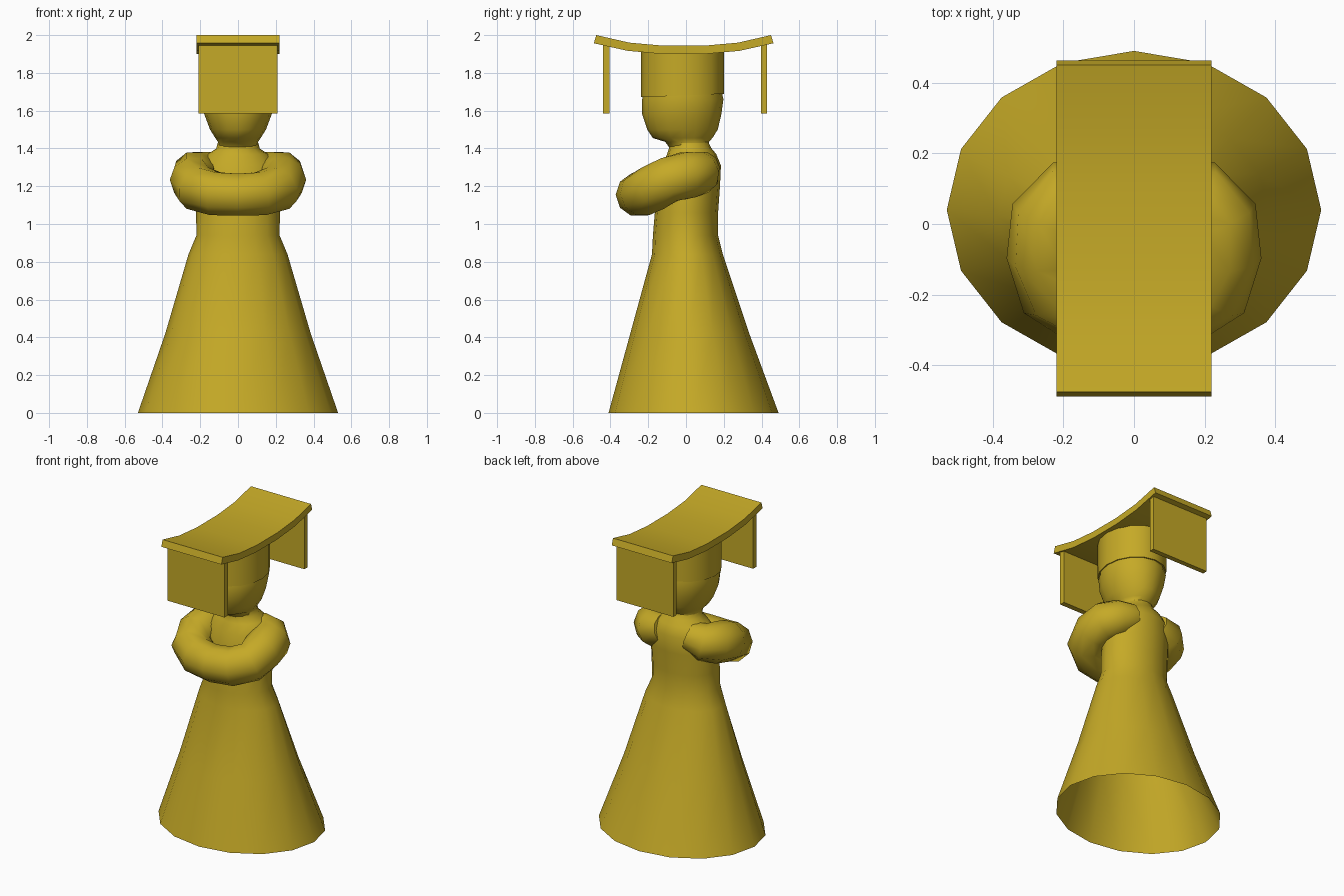
import bpy, bmesh, math
from mathutils import Vector

cube = bpy.data.objects.get("Cube")
if cube:
    bpy.data.objects.remove(cube, do_unlink=True)

gold = bpy.data.materials.new("gold")
gold.use_nodes = True
gold.diffuse_color = (0.56, 0.40, 0.02, 1)
gold.node_tree.nodes["Principled BSDF"].inputs["Base Color"].default_value = gold.diffuse_color


def finish(name, bm, angle=50):
    bmesh.ops.recalc_face_normals(bm, faces=bm.faces)
    mesh = bpy.data.meshes.new(name)
    bm.to_mesh(mesh)
    bm.free()
    mesh.materials.append(gold)
    obj = bpy.data.objects.new(name, mesh)
    bpy.context.collection.objects.link(obj)
    bpy.ops.object.select_all(action='DESELECT')
    obj.select_set(True)
    bpy.context.view_layer.objects.active = obj
    bpy.ops.object.shade_smooth_by_angle(angle=math.radians(angle))
    return obj


def skin(bm, rings, cap_start, cap_end):
    """Bridge a list of point rings, with optional end caps."""
    loops = [[bm.verts.new(p) for p in ring] for ring in rings]
    n = len(loops[0])
    for a, b in zip(loops, loops[1:]):
        for i in range(n):
            j = (i + 1) % n
            bm.faces.new((a[i], a[j], b[j], b[i]))
    if cap_start:
        bm.faces.new(loops[0])
    if cap_end:
        bm.faces.new(loops[-1])


def loft(name, sections, sides=16, cap_start=False, cap_end=False, tilt=0):
    """Stack ellipses given as height, half width, front y, back y."""
    rings = []
    for k, (z, rx, front, back) in enumerate(sections):
        ring = []
        for i in range(sides):
            a = math.tau * i / sides
            s = math.sin(a)
            lift = tilt * s if k == 0 else 0
            ring.append((rx * math.cos(a), (front + back) / 2 + s * (back - front) / 2, z + lift))
        rings.append(ring)
    bm = bmesh.new()
    skin(bm, rings, cap_start, cap_end)
    return finish(name, bm)


def box(name, x, y0, y1, z0, z1):
    bm = bmesh.new()
    bmesh.ops.create_cube(bm, size=1)
    for v in bm.verts:
        v.co = (2 * x * v.co.x, (y0 + y1) / 2 + v.co.y * (y1 - y0), (z0 + z1) / 2 + v.co.z * (z1 - z0))
    return finish(name, bm, 30)


# Robe: open flared skirt, waist, chest and sloping shoulders
loft("robe", [
    (0, .53, -.41, .49), (.42, .385, -.295, .335), (.84, .262, -.18, .195),
    (.94, .22, -.175, .17), (1.06, .222, -.165, .17), (1.2, .22, -.15, .18),
    (1.31, .21, -.13, .185), (1.37, .16, -.1, .16), (1.4, .115, -.09, .135),
    (1.43, .108, -.09, .12)])

# Head with narrow neck
loft("head", [
    (1.4, .108, -.085, .13), (1.435, .106, -.11, .12), (1.455, .12, -.175, .14),
    (1.5, .148, -.205, .168), (1.58, .178, -.232, .187), (1.66, .193, -.232, .198),
    (1.72, .185, -.22, .185)], cap_end=True)

# Cap with slightly slanted rim
loft("cap", [(1.68, .197, -.238, .2), (1.91, .197, -.238, .2)],
     cap_start=True, cap_end=True, tilt=.009)

# Joined sleeves: a mirrored path with a radius at each point
half = [(.09, .09, 1.3, .09), (.17, .075, 1.275, .115), (.225, .01, 1.26, .128),
        (.235, -.09, 1.235, .126), (.215, -.175, 1.19, .124), (.12, -.235, 1.16, .12)]
path = half + [(0, -.255, 1.155, .117)] + [(-x, y, z, r) for x, y, z, r in reversed(half)]
points = [Vector(p[:3]) for p in path]
rings = []
for i, p in enumerate(points):
    ahead = points[min(i + 1, len(points) - 1)] - points[max(i - 1, 0)]
    ahead.normalize()
    side = ahead.cross(Vector((0, 0, 1))).normalized()
    up = side.cross(ahead)
    r = path[i][3]
    rings.append([p + r * (math.cos(a) * side + math.sin(a) * up)
                  for a in (math.tau * k / 10 for k in range(10))])
bm = bmesh.new()
skin(bm, rings, True, True)
finish("folded_sleeves", bm)

# Curved board: side profile swept across its width
top = [(-.475, 2), (-.3, 1.96), (-.12, 1.944), (.095, 1.944), (.275, 1.96), (.45, 2)]
under = [(.463, 1.957), (.285, 1.917), (.1, 1.9), (-.125, 1.9), (-.31, 1.917), (-.488, 1.957)]
bm = bmesh.new()
skin(bm, [[(x, y, z) for y, z in top + under] for x in (-.22, .22)], True, True)
finish("crown_board", bm, 30)

# Hanging panels
box("front_panel", .209, -.44, -.405, 1.585, 1.955)
box("back_panel", .209, .397, .43, 1.585, 1.955)
